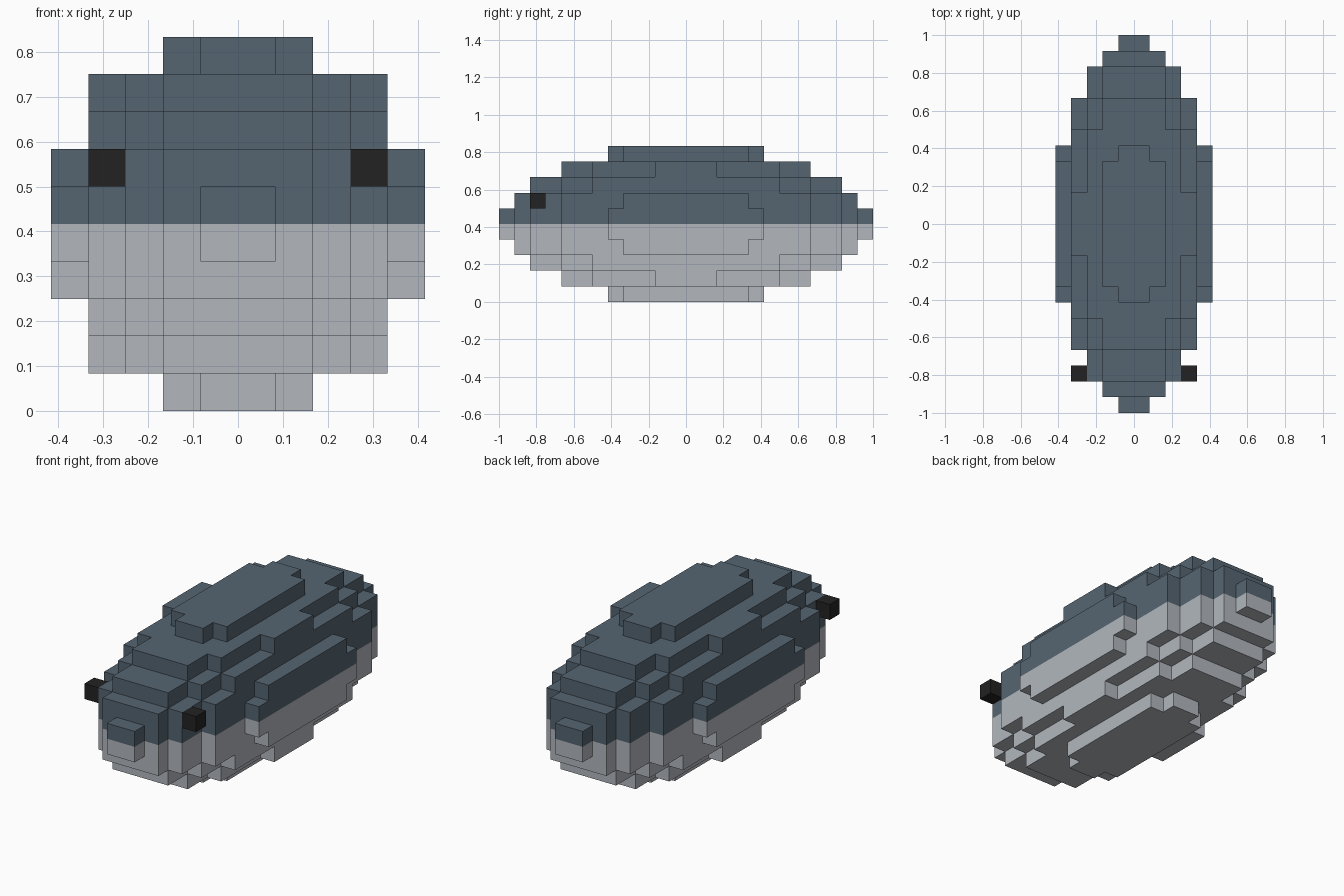
import bpy
import bmesh
from itertools import product
from mathutils import Vector

VOXEL = 1 / 12                 # edge of one block
RADII = Vector((5, 12, 5))     # ellipsoid radii in blocks

if "Cube" in bpy.data.objects:
    bpy.data.objects.remove(bpy.data.objects["Cube"])


def make_material(name, rgb):
    mat = bpy.data.materials.new(name)
    mat.use_nodes = True
    colour = (*rgb, 1)
    mat.diffuse_color = colour
    bsdf = mat.node_tree.nodes["Principled BSDF"]
    bsdf.inputs["Base Color"].default_value = colour
    bsdf.inputs["Roughness"].default_value = 0.9
    return mat


slate = make_material("slate_blue", (0.091, 0.130, 0.165))
pale = make_material("pale_grey", (0.445, 0.474, 0.515))
black = make_material("eye_black", (0.016, 0.016, 0.016))


def build_blocks(name, cells, materials, pick=lambda z: 0):
    """Outer skin of a set of unit cells, with the material chosen by height."""
    bm = bmesh.new()
    corners = {}

    def corner(p):
        key = tuple(p)
        if key not in corners:
            corners[key] = bm.verts.new((Vector(p) + Vector((0, 0, RADII.z))) * VOXEL)
        return corners[key]

    for cell in cells:
        for axis, side in product(range(3), (0, 1)):
            neighbour = list(cell)
            neighbour[axis] += 2 * side - 1
            if tuple(neighbour) in cells:
                continue
            loop = []
            for u, v in ((0, 0), (1, 0), (1, 1), (0, 1)):
                p = list(cell)
                p[axis] += side
                p[(axis + 1) % 3] += u
                p[(axis + 2) % 3] += v
                loop.append(corner(p))
            face = bm.faces.new(loop if side else loop[::-1])
            face.material_index = pick(cell[2])

    mesh = bpy.data.meshes.new(name)
    bm.to_mesh(mesh)
    bm.free()
    for mat in materials:
        mesh.materials.append(mat)
    obj = bpy.data.objects.new(name, mesh)
    bpy.context.collection.objects.link(obj)
    return obj


def inside(cell):
    return sum(((c + 0.5) / r) ** 2 for c, r in zip(cell, RADII)) <= 1


# Stepped ellipsoid body: dark back above the middle, pale belly below
spans = [range(-int(r), int(r)) for r in RADII]
body_cells = {cell for cell in product(*spans) if inside(cell)}
build_blocks("body", body_cells, (slate, pale), lambda z: 0 if z >= 0 else 1)

# One block for each eye, standing out from the sides of the head
for name, x in (("left_eye", 3), ("right_eye", -4)):
    build_blocks(name, {(x, -10, 1)}, (black,))
